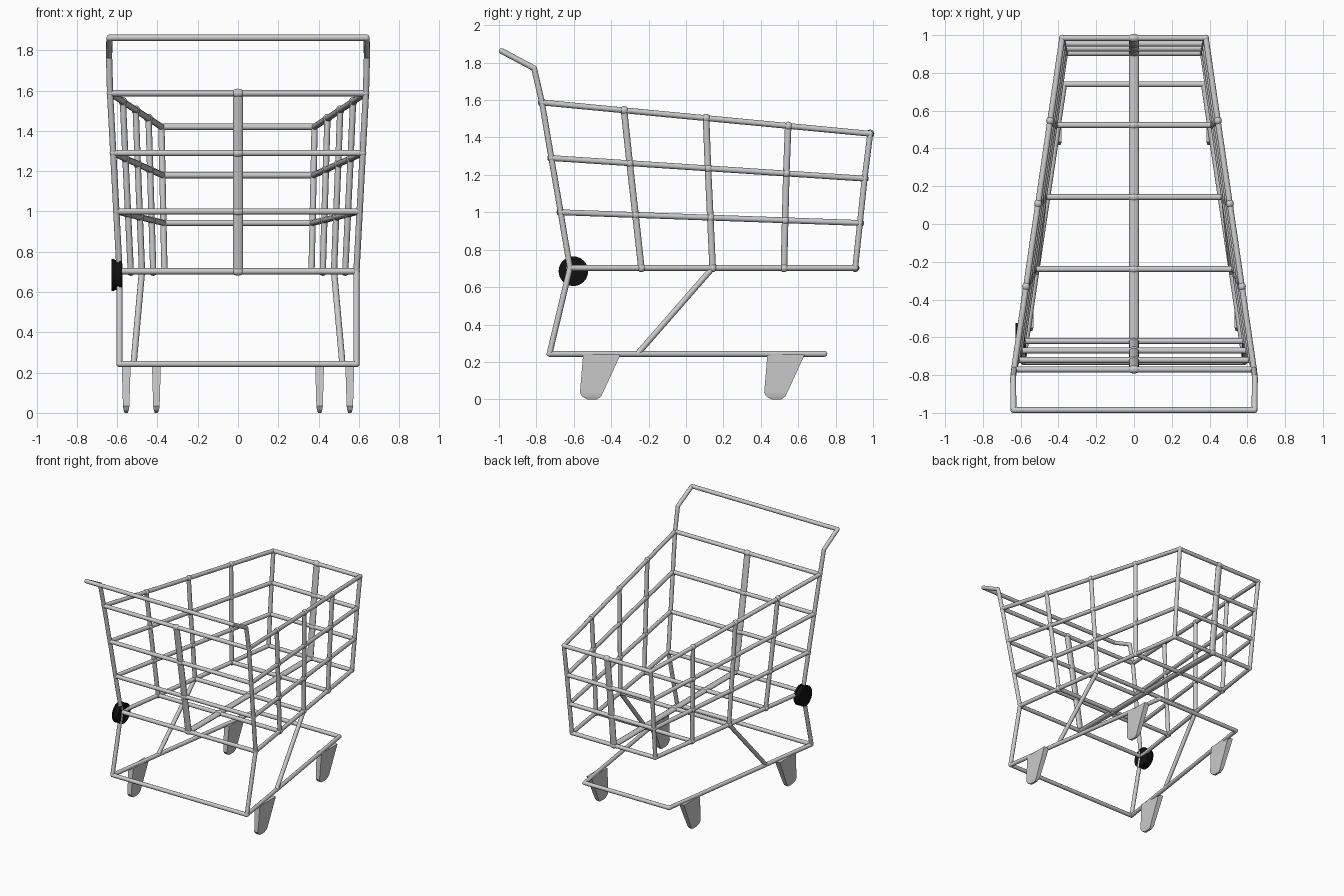
import bpy, bmesh
from mathutils import Vector, Matrix

if "Cube" in bpy.data.objects:
    bpy.data.objects.remove(bpy.data.objects["Cube"])

R = 0.0155
V = Vector


def tube(bm, a, b, ru=R, rv=R):
    # straight bar with elliptical section, ru lies along x where possible
    a, b = V(a), V(b)
    d = (b - a).normalized()
    ref = V((0, 0, 1)) if abs(d.x) > 0.9 else V((1, 0, 0))
    u = (ref - d * ref.dot(d)).normalized()
    v = d.cross(u)
    m = Matrix((u * ru, v * rv, d * (b - a).length)).transposed().to_4x4()
    m.translation = (a + b) / 2
    bmesh.ops.create_cone(bm, cap_ends=True, segments=12, radius1=1, radius2=1, depth=1, matrix=m)


def joint(bm, p, s=(R, R, R)):
    bmesh.ops.create_uvsphere(bm, u_segments=12, v_segments=8, radius=1,
                              matrix=Matrix.Translation(p) @ Matrix.Diagonal((*s, 1)))


def path(bm, pts):
    for a, b in zip(pts, pts[1:]):
        tube(bm, a, b)
    for p in pts:
        joint(bm, p)


def finish(bm, name, smooth=True):
    bmesh.ops.recalc_face_normals(bm, faces=bm.faces)
    me = bpy.data.meshes.new(name)
    bm.to_mesh(me)
    bm.free()
    ob = bpy.data.objects.new(name, me)
    bpy.context.collection.objects.link(ob)
    if smooth:
        bpy.ops.object.select_all(action='DESELECT')
        ob.select_set(True)
        bpy.context.view_layer.objects.active = ob
        bpy.ops.object.shade_smooth_by_angle(angle=0.7)
    return ob


def flip(p):
    return V((-p[0], p[1], p[2]))


# basket corners, top level to floor level
near = [V(p) for p in ((.635, -.77, 1.587), (.62, -.72, 1.29), (.604, -.67, 1.0), (.588, -.62, .703))]
far = [V(p) for p in ((.38, .985, 1.42), (.375, .955, 1.18), (.37, .93, .943), (.365, .905, .703))]
NODE = (.021, .023, .023)
MID = (.032, .022, .022)

# basket side grids
bm = bmesh.new()
grid = [[n.lerp(f, i / 4) for i in range(5)] for n, f in zip(near, far)]
for side in (lambda p: p, flip):
    for row in grid:
        tube(bm, side(row[0]), side(row[4]))
        for i, p in enumerate(row):
            joint(bm, side(p), NODE if 0 < i < 4 else (.017, .017, .017))
    for i in range(1, 5):
        for r in range(3):
            tube(bm, side(grid[r][i]), side(grid[r + 1][i]), R, .0175 if i < 4 else R)
finish(bm, "basket_sides")

# basket end grids and floor, with the wide centre strip
bm = bmesh.new()
cross = [row[0] for row in grid] + grid[3][1:4] + [row[4] for row in reversed(grid)]
for p in cross:
    tube(bm, p, flip(p))
    joint(bm, (0, p.y, p.z), MID)
for a, b in zip(cross, cross[1:]):
    tube(bm, (0, a.y, a.z), (0, b.y, b.z), .026, R)
finish(bm, "basket_ends_and_floor")

# handle and rear posts in one continuous bent tube
bm = bmesh.new()
half = [V((.588, -.73, .243)), near[3], near[0], V((.64, -.812, 1.77)), V((.638, -.985, 1.862))]
path(bm, half + [flip(p) for p in reversed(half)])
finish(bm, "handle_and_posts")

# lower frame and diagonal struts
bm = bmesh.new()
a, b = V((.588, -.73, .243)), V((.37, .74, .243))
path(bm, [a, b, flip(b), flip(a), a])
for s in (1, -1):
    top, low = grid[3][2], a.lerp(b, .32)
    path(bm, [V((s * top.x, top.y, top.z)), V((s * low.x, low.y, low.z))])
finish(bm, "lower_frame")

# tapered feet: rings of y range, height and half thickness
rings = ((-.05, .15, .24, .022), (-.067, .056, .035, .016), (-.055, .045, .015, .013), (-.028, .025, 0, .008))
for name, x, y in (("rear_foot", .555, -.5), ("front_foot", .405, .485)):
    for s in (1, -1):
        bm = bmesh.new()
        loops = [[bm.verts.new((s * x + dx, y + dy, z)) for dx, dy in
                  ((-h, y0), (h, y0), (h, y1), (-h, y1))] for y0, y1, z, h in rings]
        for p, q in zip(loops, loops[1:]):
            for i in range(4):
                j = (i + 1) % 4
                bm.faces.new((p[i], p[j], q[j], q[i]))
        bm.faces.new(loops[0])
        bm.faces.new(loops[-1])
        finish(bm, name + ("_right" if s > 0 else "_left"), False)

# black disc on the left post: two rims with a shallow groove
bm = bmesh.new()
turn = Matrix.Rotation(1.5707963, 4, 'Y')
for dx, r, d in ((0, .074, .03), (-.019, .079, .014), (.019, .079, .014)):
    bmesh.ops.create_cone(bm, cap_ends=True, segments=32, radius1=r, radius2=r, depth=d,
                          matrix=Matrix.Translation((-.602 + dx, -.602, .685)) @ turn)
disc = finish(bm, "post_disc")
black = bpy.data.materials.new("black")
black.diffuse_color = (.005, .005, .005, 1)
black.use_nodes = True
black.node_tree.nodes["Principled BSDF"].inputs["Base Color"].default_value = black.diffuse_color
disc.data.materials.append(black)
